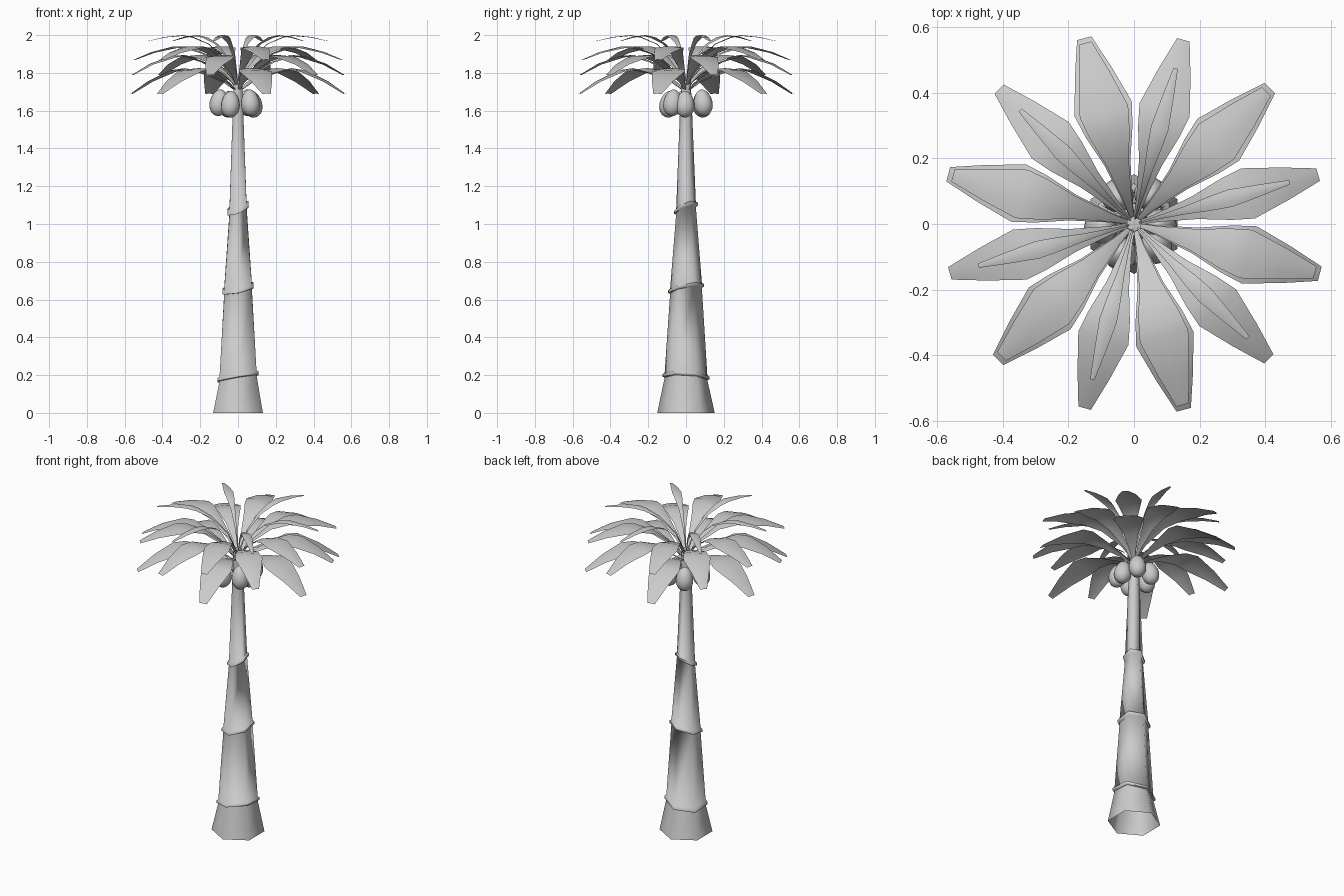
import bpy, bmesh, math
from mathutils import Vector, Matrix

cube = bpy.data.objects.get("Cube")
if cube:
    bpy.data.objects.remove(cube)

grey = bpy.data.materials.new("plain grey")
grey.use_nodes = True
grey.diffuse_color = (0.6, 0.6, 0.6, 1)
grey.node_tree.nodes["Principled BSDF"].inputs["Base Color"].default_value = (0.6, 0.6, 0.6, 1)


def finish(name, bm, sharp=60):
    mesh = bpy.data.meshes.new(name)
    bm.to_mesh(mesh)
    bm.free()
    mesh.materials.append(grey)
    obj = bpy.data.objects.new(name, mesh)
    bpy.context.collection.objects.link(obj)
    bpy.ops.object.select_all(action='DESELECT')
    obj.select_set(True)
    bpy.context.view_layer.objects.active = obj
    bpy.ops.object.shade_smooth_by_angle(angle=math.radians(sharp))
    return obj


def bridge(bm, low, high, closed):
    n = len(low)
    for i in range(n if closed else n - 1):
        j = (i + 1) % n
        bm.faces.new((low[i], low[j], high[j], high[i]))


# Trunk: six-sided, with tilted raised collars (height, radius, x tilt, y tilt)
def hexagon(bm, z, r, tx=0, ty=0):
    ring = []
    for i in range(6):
        a = math.radians(30 + 60 * i)
        x, y = r * math.cos(a), r * math.sin(a)
        ring.append(bm.verts.new((x, y, z + tx * x + ty * y)))
    return ring


collars = [(0.193, 0.113, 0.17, -0.06), (0.66, 0.084, 0.2, 0.18), (1.085, 0.052, 0.36, 0.36)]
bm = bmesh.new()
rings = [hexagon(bm, 0, 0.152)]
for z, r, tx, ty in collars:
    for dz, dr in ((-0.012, 0), (-0.009, 0.011), (0.006, 0.011), (0.012, 0)):
        rings.append(hexagon(bm, z + dz, r + dr, tx, ty))
rings.append(hexagon(bm, 1.6, 0.032))
rings.append(hexagon(bm, 1.78, 0.024))
for low, high in zip(rings, rings[1:]):
    bridge(bm, low, high, True)
bm.faces.new(rings[-1])
finish("trunk", bm, 65)

# Coconuts clustered below the crown
spots = [(0.065, -0.07), (-0.04, -0.09), (-0.1, -0.01), (0.078, -0.005), (0.05, 0.09), (-0.05, 0.085)]
for i, (x, y) in enumerate(spots):
    bm = bmesh.new()
    bmesh.ops.create_uvsphere(bm, u_segments=16, v_segments=10, radius=1)
    for v in bm.verts:
        taper = 1 - 0.12 * v.co.z
        v.co = Vector((v.co.x * 0.05 * taper, v.co.y * 0.05 * taper, v.co.z * 0.071))
    lean = Matrix.Rotation(0.15, 3, Vector((y, -x, 0)).normalized())
    bmesh.ops.rotate(bm, verts=bm.verts, matrix=lean)
    bmesh.ops.translate(bm, verts=bm.verts, vec=(x, y, 1.642 - 0.008 * (i % 2)))
    finish("coconut_%d" % (i + 1), bm)


# Fronds: arched blades, flat across, with blunt tips
SHAPE = [0.06, 0.17, 0.45, 0.82, 1.0, 0.64, 0.25]  # width along the blade
REACH = [0.01, 0.13, 0.33, 0.5, 0.62, 0.82, 1.0]   # distance along the blade


def frond(name, angle, length, half_width, droop, heights):
    bm = bmesh.new()
    turn = Matrix.Rotation(math.radians(angle), 3, 'Z')
    rows = []
    for reach, shape, z in zip(REACH, SHAPE, heights):
        w = half_width * shape
        rows.append([bm.verts.new(turn @ Vector((length * reach, w * s, z - droop * shape * s * s)))
                     for s in (-1, -0.5, 0, 0.5, 1)])
    for low, high in zip(rows, rows[1:]):
        bridge(bm, low, high, False)
    bmesh.ops.recalc_face_normals(bm, faces=bm.faces)
    if sum(f.normal.z for f in bm.faces) < 0:
        bmesh.ops.reverse_faces(bm, faces=bm.faces)
    finish(name, bm, 80)


tiers = [
    ("lower", 45, 0.585, 0.09, 0.008, [1.70, 1.75, 1.80, 1.825, 1.815, 1.76, 1.69]),
    ("middle", 15, 0.58, 0.079, 0.008, [1.72, 1.79, 1.86, 1.895, 1.89, 1.85, 1.79]),
    ("upper", 45, 0.57, 0.076, 0.008, [1.74, 1.82, 1.905, 1.94, 1.94, 1.912, 1.87]),
    ("top", 15, 0.49, 0.027, 0.004, [1.76, 1.87, 1.955, 1.99, 2.0, 1.99, 1.97]),
]
for tier, start, length, width, droop, heights in tiers:
    for k in range(6):
        frond("%s_frond_%d" % (tier, k + 1), start + 60 * k, length, width, droop, heights)
